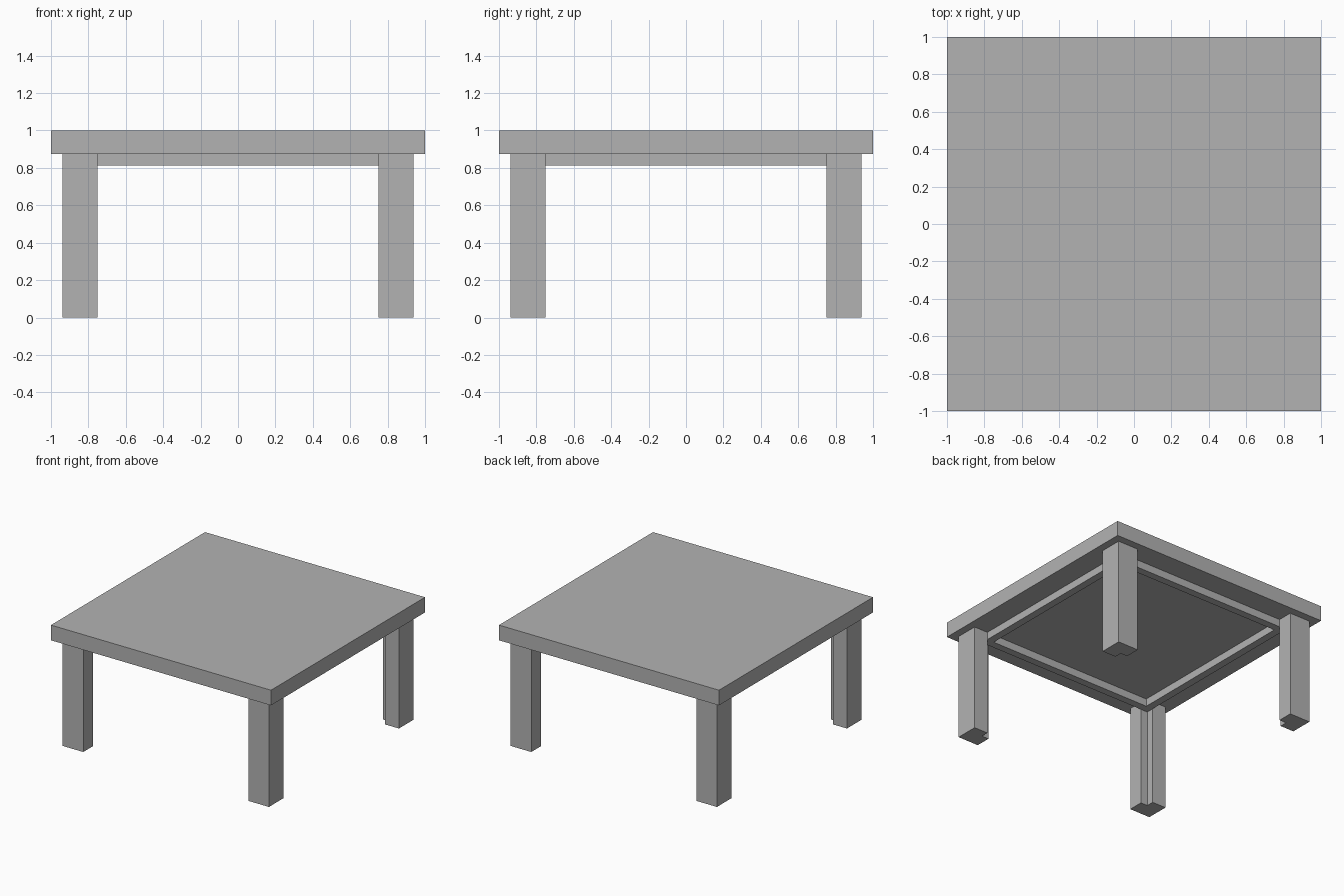
import bpy, bmesh

# Remove the default object
cube = bpy.data.objects.get("Cube")
if cube:
    bpy.data.objects.remove(cube, do_unlink=True)

U = 1 / 16  # design unit

grey = bpy.data.materials.new("plain_grey")
grey.use_nodes = True
colour = (0.45, 0.45, 0.45, 1)
grey.diffuse_color = colour
grey.node_tree.nodes["Principled BSDF"].inputs["Base Color"].default_value = colour


def prism(name, outline, z0, z1):
    """Extrude a flat outline from z0 to z1."""
    bm = bmesh.new()
    base = bm.faces.new([bm.verts.new((x, y, z0)) for x, y in outline])
    ext = bmesh.ops.extrude_face_region(bm, geom=[base], use_keep_orig=True)
    for v in ext["geom"]:
        if isinstance(v, bmesh.types.BMVert):
            v.co.z = z1
    bmesh.ops.recalc_face_normals(bm, faces=bm.faces)
    mesh = bpy.data.meshes.new(name)
    bm.to_mesh(mesh)
    bm.free()
    mesh.materials.append(grey)
    obj = bpy.data.objects.new(name, mesh)
    bpy.context.collection.objects.link(obj)
    return obj


def rect(x0, x1, y0, y1):
    return [(x0, y0), (x1, y0), (x1, y1), (x0, y1)]


# Table top
prism("table_top", rect(-1, 1, -1, 1), 14 * U, 1)

# Legs: square posts with a notch in the inner corner
inner, notch, outer = 12 * U, 13 * U, 15 * U
leg_outline = [(notch, notch), (notch, inner), (outer, inner),
               (outer, outer), (inner, outer), (inner, notch)]
for sx, side in ((1, "left"), (-1, "right")):
    for sy, end in ((-1, "front"), (1, "back")):
        prism(f"{end}_{side}_leg", [(x * sx, y * sy) for x, y in leg_outline], 0, 14 * U)

# Apron rails: a thin frame under the top, running through the notches
for s, end in ((-1, "front"), (1, "back")):
    ys = sorted((s * inner, s * notch))
    prism(f"{end}_rail", rect(-notch, notch, *ys), 13 * U, 14 * U)
for s, side in ((1, "left"), (-1, "right")):
    xs = sorted((s * inner, s * notch))
    prism(f"{side}_rail", rect(*xs, -inner, inner), 13 * U, 14 * U)
